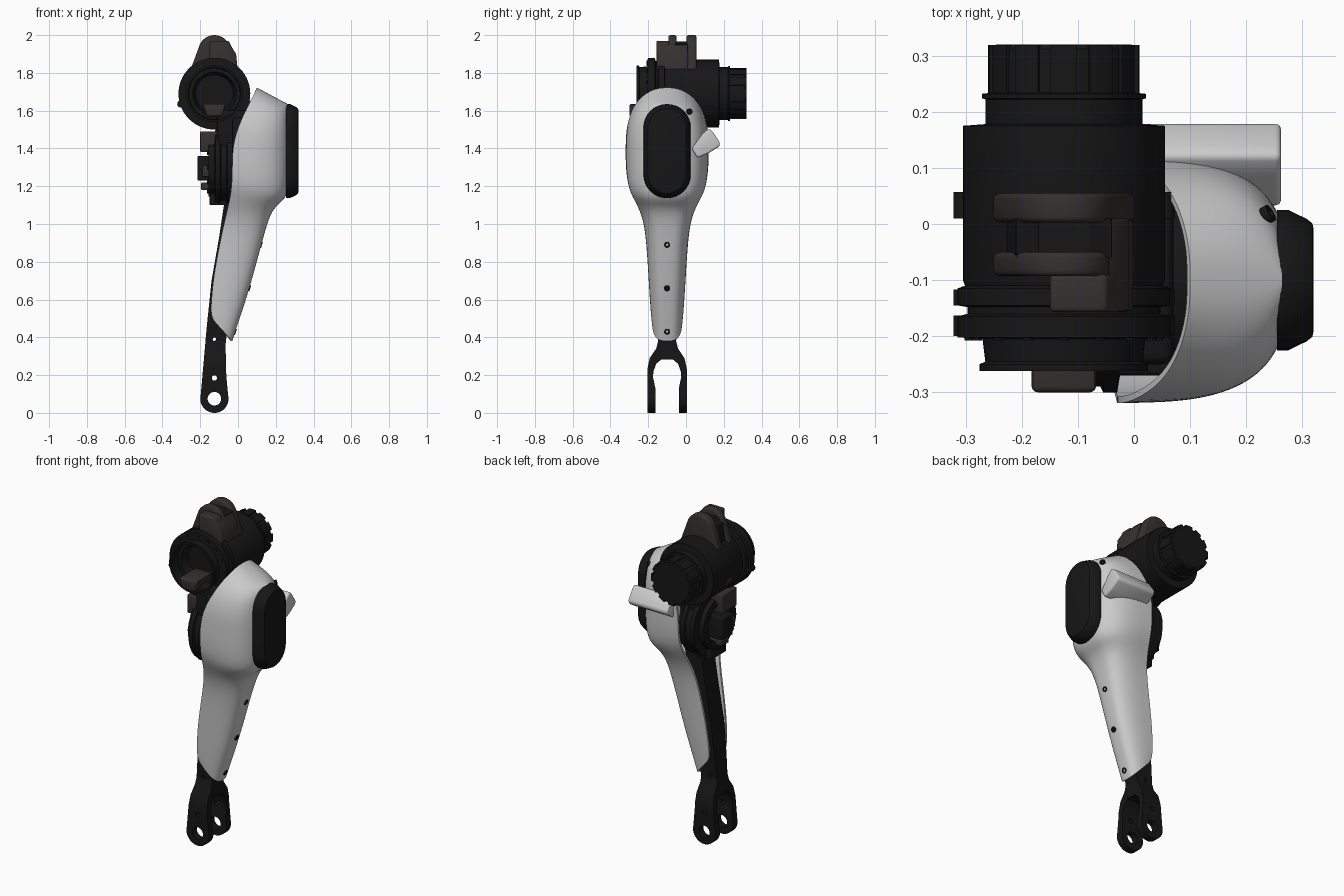
import bpy, bmesh, math
from mathutils import Vector

if "Cube" in bpy.data.objects:
    bpy.data.objects.remove(bpy.data.objects["Cube"])


def material(name, c):
    m = bpy.data.materials.new(name)
    m.diffuse_color = (*c, 1)
    m.use_nodes = True
    m.node_tree.nodes["Principled BSDF"].inputs["Base Color"].default_value = m.diffuse_color
    return m


BLACK = material("black", (0.008, 0.008, 0.008))
BROWN = material("dark_bracket", (0.035, 0.03, 0.029))


def place(axis, u, v, t):
    return Vector((t, u, v) if axis == 'x' else (u, t, v) if axis == 'y' else (u, v, t))


def loft(name, rings, mat=None, closed=True, caps=True):
    bm = bmesh.new()
    rows = [[bm.verts.new(p) for p in r] for r in rings]
    n = len(rows[0])
    for a, b in zip(rows, rows[1:]):
        for i in range(n if closed else n - 1):
            j = (i + 1) % n
            bm.faces.new((a[i], a[j], b[j], b[i]))
    if caps:
        bm.faces.new(rows[0])
        bm.faces.new(rows[-1])
    bmesh.ops.remove_doubles(bm, verts=bm.verts, dist=1e-5)
    bmesh.ops.recalc_face_normals(bm, faces=bm.faces)
    me = bpy.data.meshes.new(name)
    bm.to_mesh(me)
    bm.free()
    ob = bpy.data.objects.new(name, me)
    bpy.context.collection.objects.link(ob)
    if mat:
        me.materials.append(mat)
    return ob


def finish(ob, angle=35):
    bpy.context.view_layer.update()
    dg = bpy.context.evaluated_depsgraph_get()
    me = bpy.data.meshes.new_from_object(ob.evaluated_get(dg))
    ob.modifiers.clear()
    ob.data = me
    bpy.ops.object.select_all(action='DESELECT')
    ob.select_set(True)
    bpy.context.view_layer.objects.active = ob
    bpy.ops.object.shade_smooth_by_angle(angle=math.radians(angle))
    return ob


def prism(name, pts, axis, lo, hi, mat=None, bevel=0.0):
    ob = loft(name, [[place(axis, u, v, t) for u, v in pts] for t in (lo, hi)], mat)
    if bevel:
        b = ob.modifiers.new("bevel", 'BEVEL')
        b.width, b.segments, b.limit_method = bevel, 3, 'ANGLE'
        finish(ob)
    return ob


def box(name, x, y, z, mat=BLACK, bevel=0.006):
    return prism(name, [(x[0], z[0]), (x[1], z[0]), (x[1], z[1]), (x[0], z[1])], 'y', *y, mat, bevel)


def arc(cu, cv, r, a0, a1, n=16):
    return [(cu + r * math.cos(math.radians(a0 + (a1 - a0) * i / n)),
             cv + r * math.sin(math.radians(a0 + (a1 - a0) * i / n))) for i in range(n + 1)]


def lathe(name, profile, axis, cu, cv, mat=BLACK, n=56):
    rings = [[place(axis, cu + r * math.cos(2 * math.pi * i / n),
                    cv + r * math.sin(2 * math.pi * i / n), t) for i in range(n)] for r, t in profile]
    return finish(loft(name, rings, mat, caps=False))


def boolean(ob, other, op):
    m = ob.modifiers.new(op, 'BOOLEAN')
    m.operation, m.object, m.solver = op, other, 'EXACT'
    finish(ob)
    bpy.data.objects.remove(other)


CY = -0.1   # forearm centre line in y

# Light shell: U sections open towards -x (back z, back x, front z, front x, half width)
sections = [(.50, -.14, .38, -.03, .08), (.56, -.145, .46, -.005, .088), (.72, -.13, .62, .05, .098),
            (.88, -.10, .80, .10, .108), (1.0, -.075, .95, .14, .12), (1.08, -.055, 1.05, .17, .145),
            (1.15, -.04, 1.10, .205, .18), (1.21, -.033, 1.14, .262, .207), (1.29, -.03, 1.24, .272, .219),
            (1.40, -.03, 1.38, .275, .22), (1.50, -.005, 1.46, .275, .217), (1.58, .03, 1.53, .272, .197),
            (1.64, .06, 1.58, .27, .168), (1.69, .085, 1.61, .27, .12), (1.72, .10, 1.63, .27, .055),
            (1.723, .10, 1.635, .265, 0)]
rings = []
for zb, xb, zf, xf, w in sections:
    ring = []
    for i in range(21):
        a = math.pi * (i / 20 - .5)
        f = max(math.cos(a), 0) ** .68
        s = math.copysign(abs(math.sin(a)) ** .68, a)
        ring.append((xb + (xf - xb) * f, CY + w * s, zb + (zf - zb) * f))
    rings.append(ring)
shell = loft("forearm_shell", rings, closed=False, caps=False)
sub = shell.modifiers.new("smooth", 'SUBSURF')
sub.levels = sub.render_levels = 2
sol = shell.modifiers.new("wall", 'SOLIDIFY')
sol.thickness, sol.offset = 0.012, -1
finish(shell, 50)

# Side wing on the shell
wing = [(.03, 1.40), (.09, 1.48), (.12, 1.505), (.14, 1.49), (.18, 1.43), (.176, 1.41), (.12, 1.375), (.06, 1.35)]
prism("shell_wing", wing, 'x', 0.0, 0.262, None, 0.018)

# Black front pad, a tapering stadium
pad = []
for x, k in ((.255, 0), (.275, 0), (.308, .016), (.318, .024), (.32, .034)):
    r = .125 - k
    pad.append([place('x', u, v, x) for u, v in arc(CY, 1.51, r, 0, 180) + arc(CY, 1.262, r, 180, 360)])
finish(loft("front_pad", pad, BLACK))

# Screws down the shell
for x, z, y, tilt in ((-.016, .43, CY, .34), (.06, .66, CY, .34), (.122, .89, CY, .3), (.24, 1.595, .018, -.3)):
    d = Vector((1, 0.6 if y > 0 else 0, -tilt)).normalized()
    s = lathe("shell_screw", [(0, -.012), (.016, -.012), (.016, .005), (.009, .005), (.007, 0), (0, 0)], 'z', 0, 0, BLACK, 20)
    s.rotation_euler = d.to_track_quat('Z', 'Y').to_euler()
    s.location = (x, y, z)

# Arm with fork: side profile crossed with front profile
side = arc(-.125, .075, .075, 165, 375, 28) + [(-.062, .2), (-.066, .36), (-.04, .6), (-.01, .85), (.04, 1.15),
        (-.07, 1.13), (-.10, .93), (-.14, .7), (-.165, .46), (-.188, .2)]
half = [(.105, -.01), (.105, .23), (.092, .29), (.058, .34), (.048, .38), (.06, .6), (.06, 1.2)]
inner = [(.062, -.01), (.062, .13), (.075, .19), (.072, .22), (.058, .26), (.03, .283)]
front = ([(CY - y, z) for y, z in half] + [(CY + y, z) for y, z in reversed(half)]
         + [(CY + y, z) for y, z in inner] + [(CY - y, z) for y, z in reversed(inner)])
arm = prism("fork_arm", side, 'y', -.26, .06, BLACK)
boolean(arm, prism("cutter", front, 'x', -.4, .3), 'INTERSECT')
for z, r in ((.075, .036), (.185, .014), (.39, .009)):
    boolean(arm, prism("cutter", arc(-.125, z, r, 0, 345, 23), 'y', -.4, .3), 'DIFFERENCE')

# Elbow motor inside the shell, facing -x
lathe("elbow_motor", [(0, -.115), (.1, -.115), (.11, -.155), (.155, -.155), (.155, -.125), (.2, -.12), (.2, -.095),
                      (.19, -.09), (.19, -.06), (.2, -.055), (.2, -.03), (.17, -.025), (.17, .2), (0, .2)], 'x', CY, 1.3)
for i in range(10):
    a = 2 * math.pi * i / 10
    lathe("elbow_bolt", [(0, -.165), (.012, -.165), (.012, -.14), (0, -.14)], 'x',
          CY + .132 * math.cos(a), 1.3 + .132 * math.sin(a), BLACK, 12)
box("elbow_connector", (-.215, -.11), (-.14, -.04), (1.23, 1.36), BLACK)
box("elbow_connector_block", (-.19, -.11), (-.2, -.15), (1.25, 1.31), BROWN)
box("elbow_lower_clip", (-.195, -.11), (-.13, -.06), (1.18, 1.22), BROWN)
box("elbow_lower_plug", (-.15, -.06), (-.17, -.02), (1.1, 1.17))
box("elbow_upper_clip", (-.2, -.11), (-.2, -.06), (1.38, 1.49), BROWN)

# Yoke joining elbow and shoulder
box("yoke", (-.11, .07), (-.25, .05), (1.36, 1.6), BLACK, .02)
box("yoke_side", (-.03, .09), (-.27, -.23), (1.3, 1.56), BLACK, .01)

# Shoulder motor along y
SX, SZ = -.125, 1.69
lathe("shoulder_motor", [(0, -.15), (.1, -.15), (.115, -.2), (.135, -.2), (.138, -.262), (.15, -.262), (.15, -.25),
                         (.14, -.245), (.145, -.205), (.19, -.202), (.19, -.165), (.172, -.16), (.172, -.148),
                         (.19, -.145), (.19, -.115), (.176, -.11), (.18, -.1), (.18, .175), (.14, .178), (.14, .222),
                         (.146, .224), (.146, .232), (.128, .234), (.128, .312), (.12, .32), (0, .32)], 'y', SX, SZ)
for i in range(12):   # rear cap ribs
    a = 30 * i
    rib = arc(SX, SZ, .135, a - 10, a + 10, 4) + arc(SX, SZ, .11, a + 10, a - 10, 4)
    prism("rear_cap_rib", rib, 'y', .232, .319, BLACK)
for i in range(16):   # face bolts
    a = 2 * math.pi * i / 16
    lathe("face_bolt", [(0, -.208), (.009, -.208), (.009, -.19), (0, -.19)], 'y',
          SX + .168 * math.cos(a), SZ + .168 * math.sin(a), BLACK, 10)
for a in (-17, 197):  # side lugs
    for lo, hi in ((-.2, -.163), (-.145, -.117), (.01, .057)):
        prism("motor_lug", arc(SX + .185 * math.cos(math.radians(a)), SZ + .185 * math.sin(math.radians(a)),
                               .02, 0, 345, 15), 'y', lo, hi, BLACK)
prism("face_bracket", [(-.185, 1.635), (-.165, 1.57), (-.085, 1.57), (-.065, 1.635)], 'y', -.3, -.14, BROWN, .01)

# Top clevis: two rounded ears and a joining block
ear = [(-.245, 1.76), (-.005, 1.76), (0, 1.82)] + arc(SX, 1.915, .085, 15, 165) + [(-.25, 1.82)]
for lo, hi in ((.003, .055), (-.093, -.05)):
    prism("top_ear", ear, 'y', lo, hi, BROWN, .01)
prism("top_core", [(-.24, 1.76), (-.01, 1.76), (-.04, 1.95), (-.08, 1.965), (-.17, 1.965), (-.21, 1.93)], 'y', -.06, .01, BLACK)
prism("top_bridge", [(-.045, 1.80), (0, 1.80), (-.01, 1.9), (-.045, 1.955)], 'y', -.155, .01, BROWN, .006)
prism("top_block", [(-.15, 1.80), (-.005, 1.80), (-.015, 1.9), (-.05, 1.97), (-.15, 1.97)], 'y', -.157, -.09, BROWN, .008)
